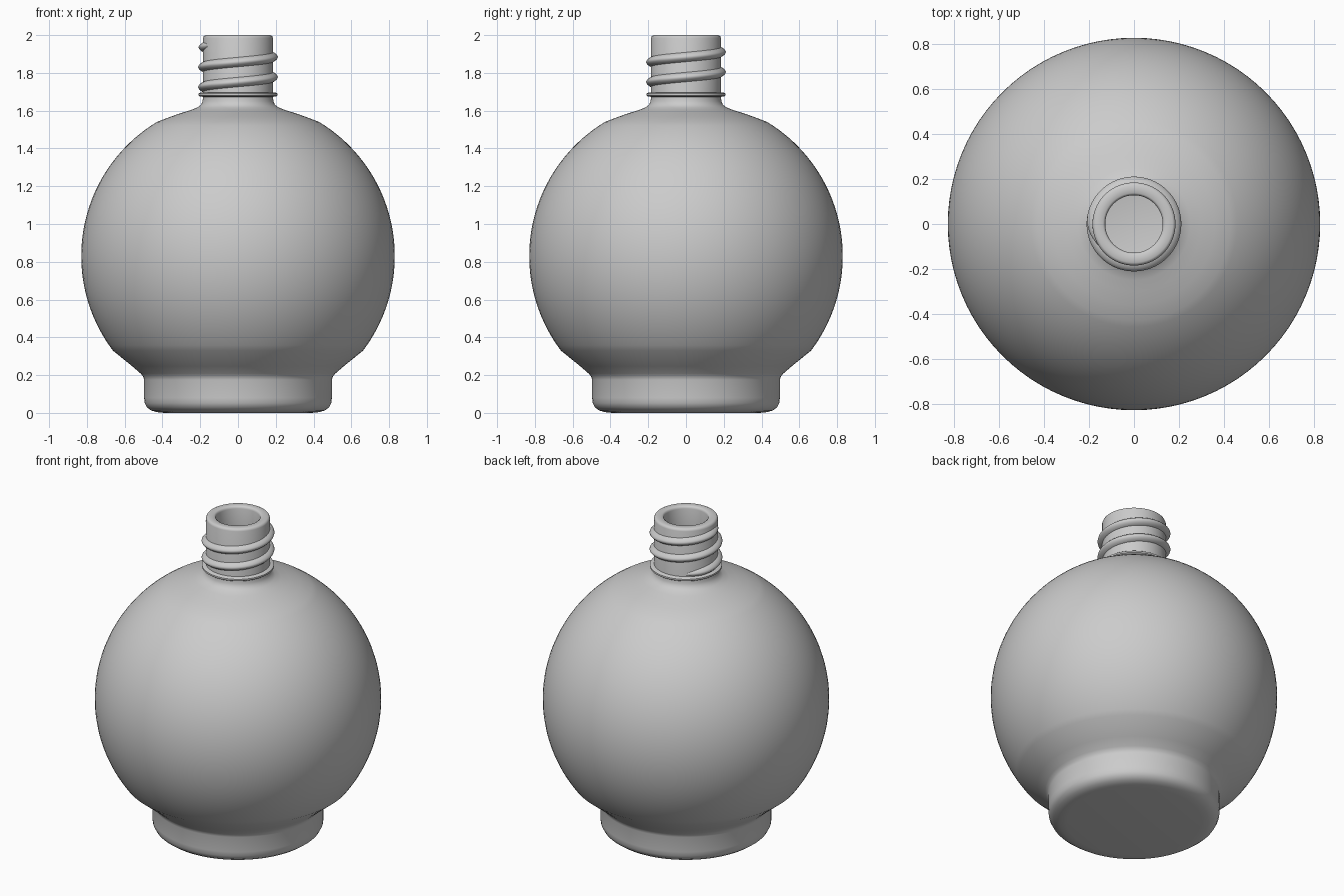
import bpy, bmesh
from math import sin, cos, pi, radians, sqrt

if "Cube" in bpy.data.objects:
    bpy.data.objects.remove(bpy.data.objects["Cube"])


def finish(name, bm):
    bmesh.ops.recalc_face_normals(bm, faces=bm.faces[:])
    me = bpy.data.meshes.new(name)
    bm.to_mesh(me)
    bm.free()
    ob = bpy.data.objects.new(name, me)
    bpy.context.collection.objects.link(ob)
    bpy.ops.object.select_all(action='DESELECT')
    ob.select_set(True)
    bpy.context.view_layer.objects.active = ob
    bpy.ops.object.shade_smooth_by_angle(angle=radians(40))
    return ob


def lathe(name, profile, segs=96, closed=False):
    bm = bmesh.new()
    vs = [bm.verts.new((r, 0, z)) for r, z in profile]
    pairs = list(zip(vs, vs[1:])) + ([(vs[-1], vs[0])] if closed else [])
    edges = [bm.edges.new(p) for p in pairs]
    bmesh.ops.spin(bm, geom=vs + edges, cent=(0, 0, 0), axis=(0, 0, 1),
                   angle=2 * pi, steps=segs, use_duplicate=False)
    bmesh.ops.remove_doubles(bm, verts=bm.verts[:], dist=1e-4)
    return finish(name, bm)


def arc(radius, z0, z1, n):
    """Globe outline between two heights, centred at z = 0.83, even in angle."""
    from math import asin
    a0, a1 = asin((z0 - .83) / radius), asin((z1 - .83) / radius)
    return [(radius * cos(a0 + (a1 - a0) * i / n),
             .83 + radius * sin(a0 + (a1 - a0) * i / n)) for i in range(n + 1)]


# Bottle: foot, globe, shoulder, neck, rim, then hollow inside
outer = [(0, 0), (.39, 0), (.43, .004), (.46, .013), (.483, .03), (.494, .052),
         (.497, .08), (.497, .175), (.502, .192), (.515, .208), (.56, .247)]
outer += arc(.83, .33, 1.54, 40)
outer += [(.36, 1.567), (.30, 1.588), (.25, 1.603), (.215, 1.617), (.195, 1.632),
          (.188, 1.65), (.185, 1.67), (.185, 1.985), (.181, 1.995), (.172, 2.0)]
inner = [(.138, 2.0), (.131, 1.995), (.128, 1.985), (.128, 1.60), (.15, 1.572)]
inner += list(reversed(arc(.765, .12, 1.555, 40)))
inner += [(0, .09)]
lathe("bottle", outer + inner)

# Thin collar ring under the thread
lathe("neck_collar", [(.18, 1.673), (.202, 1.675), (.209, 1.680), (.210, 1.685),
                      (.209, 1.690), (.202, 1.695), (.18, 1.697)], closed=True)

# Screw thread: rounded section swept up a helix, fading out at both ends
section = [(-.010, -.028), (.004, -.024), (.016, -.016), (.024, -.007), (.026, 0),
           (.024, .007), (.016, .016), (.004, .024), (-.010, .028)]
bm = bmesh.new()
start, end, steps = 125, 930, 220
rings = []
for i in range(steps + 1):
    deg = start + (end - start) * i / steps
    a = radians(deg)
    z = 1.725 + .106 * (deg - 180) / 360
    fade = min(1, (deg - start) / 45, (end - deg) / 45)
    fade = max(.1, sin(fade * pi / 2))
    ring = []
    for dr, dz in section:
        r = .185 + (dr * fade if dr > 0 else dr)
        ring.append(bm.verts.new((r * cos(a), r * sin(a), z + dz * sqrt(fade))))
    rings.append(ring)
n = len(section)
for p, q in zip(rings, rings[1:]):
    for k in range(n):
        bm.faces.new((p[k], q[k], q[(k + 1) % n], p[(k + 1) % n]))
bm.faces.new(rings[0])
bm.faces.new(rings[-1])
finish("screw_thread", bm)
